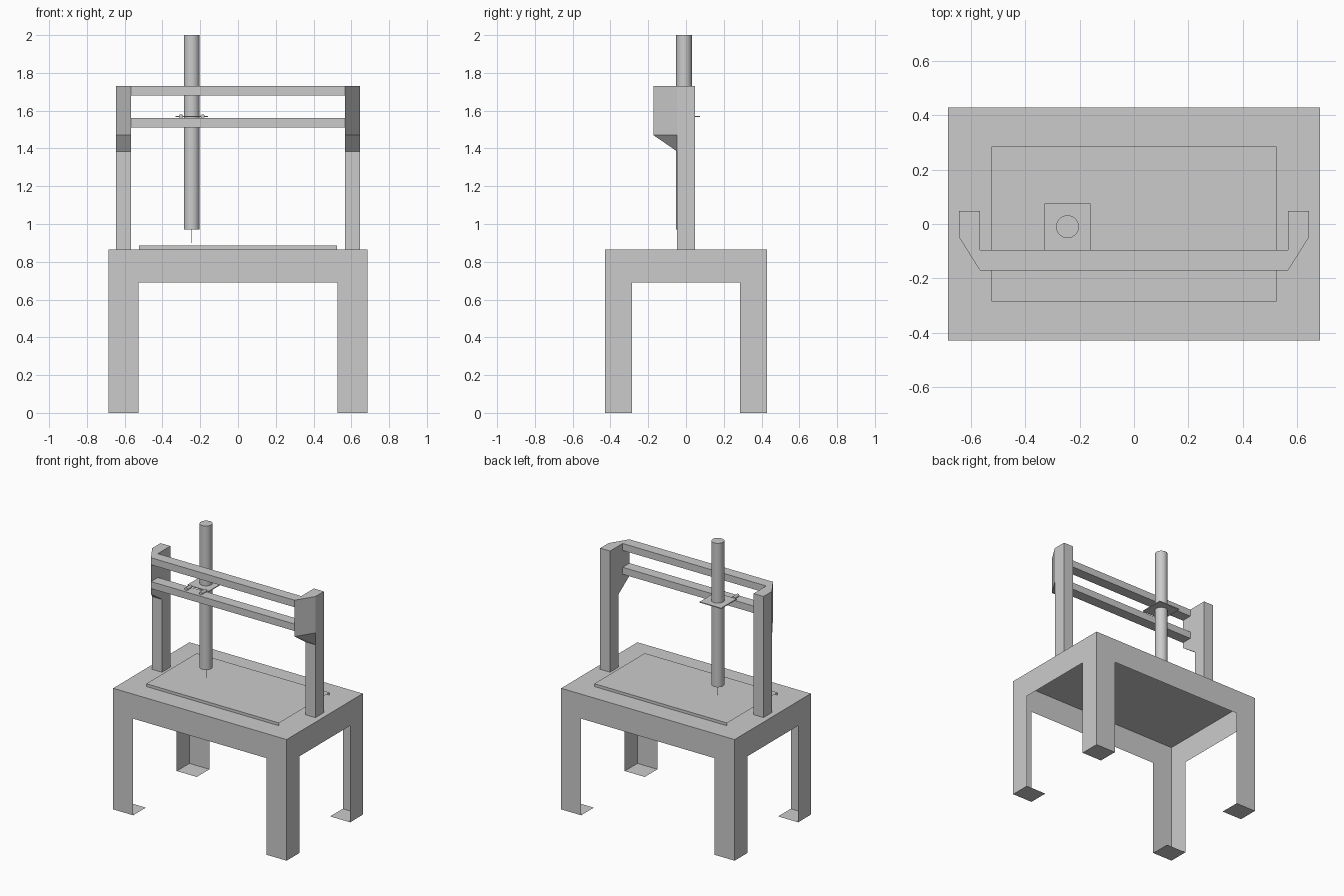
import bpy
import bmesh
from mathutils import Vector

if "Cube" in bpy.data.objects:
    bpy.data.objects.remove(bpy.data.objects["Cube"])


def mesh_object(name, verts, faces, mirror=(False, False)):
    """Build a flat-faced object, optionally mirrored over x and/or y."""
    me = bpy.data.meshes.new(name)
    me.from_pydata(verts, [], faces)
    bm = bmesh.new()
    bm.from_mesh(me)
    bmesh.ops.recalc_face_normals(bm, faces=bm.faces)
    bm.to_mesh(me)
    bm.free()
    ob = bpy.data.objects.new(name, me)
    bpy.context.collection.objects.link(ob)
    if any(mirror):
        mod = ob.modifiers.new("mirror", 'MIRROR')
        mod.use_axis = (mirror[0], mirror[1], False)
        mod.use_mirror_merge = False
    return ob


def box(name, lo, hi):
    lo, hi = Vector(lo), Vector(hi)
    bpy.ops.mesh.primitive_cube_add(size=1, location=(lo + hi) / 2)
    ob = bpy.context.object
    ob.name = name
    ob.scale = hi - lo
    return ob


def rod(name, start, end, radius, sides=32):
    a, b = Vector(start), Vector(end)
    bpy.ops.mesh.primitive_cylinder_add(vertices=sides, radius=radius,
                                        depth=(b - a).length, location=(a + b) / 2)
    ob = bpy.context.object
    ob.name = name
    ob.rotation_euler = (b - a).to_track_quat('Z', 'Y').to_euler()
    bpy.ops.object.shade_smooth_by_angle()
    return ob


# Table: open shell of sheet panels, with legs cut out of the skirts
X, Y, TOP, SKIRT = 0.685, 0.43, 0.865, 0.69
LX, LY = 0.527, 0.287


def panel_outline(half, inner):
    return [(-half, 0), (-inner, 0), (-inner, SKIRT), (inner, SKIRT),
            (inner, 0), (half, 0), (half, TOP), (-half, TOP)]


mesh_object("table_top", [(-X, -Y, TOP), (X, -Y, TOP), (X, Y, TOP), (-X, Y, TOP)],
            [range(4)])
mesh_object("long_side_panels", [(u, -Y, z) for u, z in panel_outline(X, LX)],
            [range(8)], (False, True))
mesh_object("short_side_panels", [(X, u, z) for u, z in panel_outline(Y, LY)],
            [range(8)], (True, False))
mesh_object("leg_feet", [(LX, LY, 0), (X, LY, 0), (X, Y, 0), (LX, Y, 0)],
            [range(4)], (True, True))

# Work bed: raised sheet with front and back lips, open at the sides
BX, BY, BZ = 0.525, 0.285, 0.885
mesh_object("work_bed",
            [(x, y, z) for y, z in ((-BY, TOP), (-BY, BZ), (BY, BZ), (BY, TOP))
             for x in (-BX, BX)],
            [(0, 1, 3, 2), (2, 3, 5, 4), (4, 5, 7, 6)])

# Gantry columns: post with a tapered bracket reaching forward at the top
XI, XO, YF, YB, YN, ZT = 0.567, 0.645, -0.048, 0.047, -0.172, 1.73
column = [
    (XI, YB, TOP), (XI, YB, ZT), (XI, YN, ZT), (XI, YN, 1.47),
    (XI, YF, 1.385), (XI, YF, TOP),
    (XO, YB, TOP), (XO, YB, ZT), (XO, YF, ZT), (XO, YF, 1.47),
    (XO, YF, 1.385), (XO, YF, TOP)]
mesh_object("gantry_columns", column, [
    (0, 1, 2, 3, 4, 5), (6, 7, 8, 9, 10, 11), (0, 1, 7, 6), (1, 2, 8, 7),
    (2, 3, 9, 8), (3, 4, 10, 9), (4, 5, 11, 10), (5, 0, 6, 11)], (True, False))

# Cross beams
for name, z in (("lower_beam", 1.51), ("upper_beam", 1.68)):
    box(name, (-XI, YN, z), (XI, -0.095, z + 0.05))

# Carriage plate with rollers riding on the lower beam
box("carriage_plate", (-0.33, -0.1, 1.567), (-0.16, 0.075, 1.573))
for i, x in enumerate((-0.302, -0.187)):
    rod(f"carriage_roller_{i + 1}", (x, -0.155, 1.57), (x, -0.1, 1.57), 0.011, 16)

# Spindle tube and needle
rod("spindle_tube", (-0.245, -0.01, 0.972), (-0.245, -0.01, 2.0), 0.042)
rod("needle", (-0.245, -0.01, 0.9), (-0.245, -0.01, 0.975), 0.002, 8)
